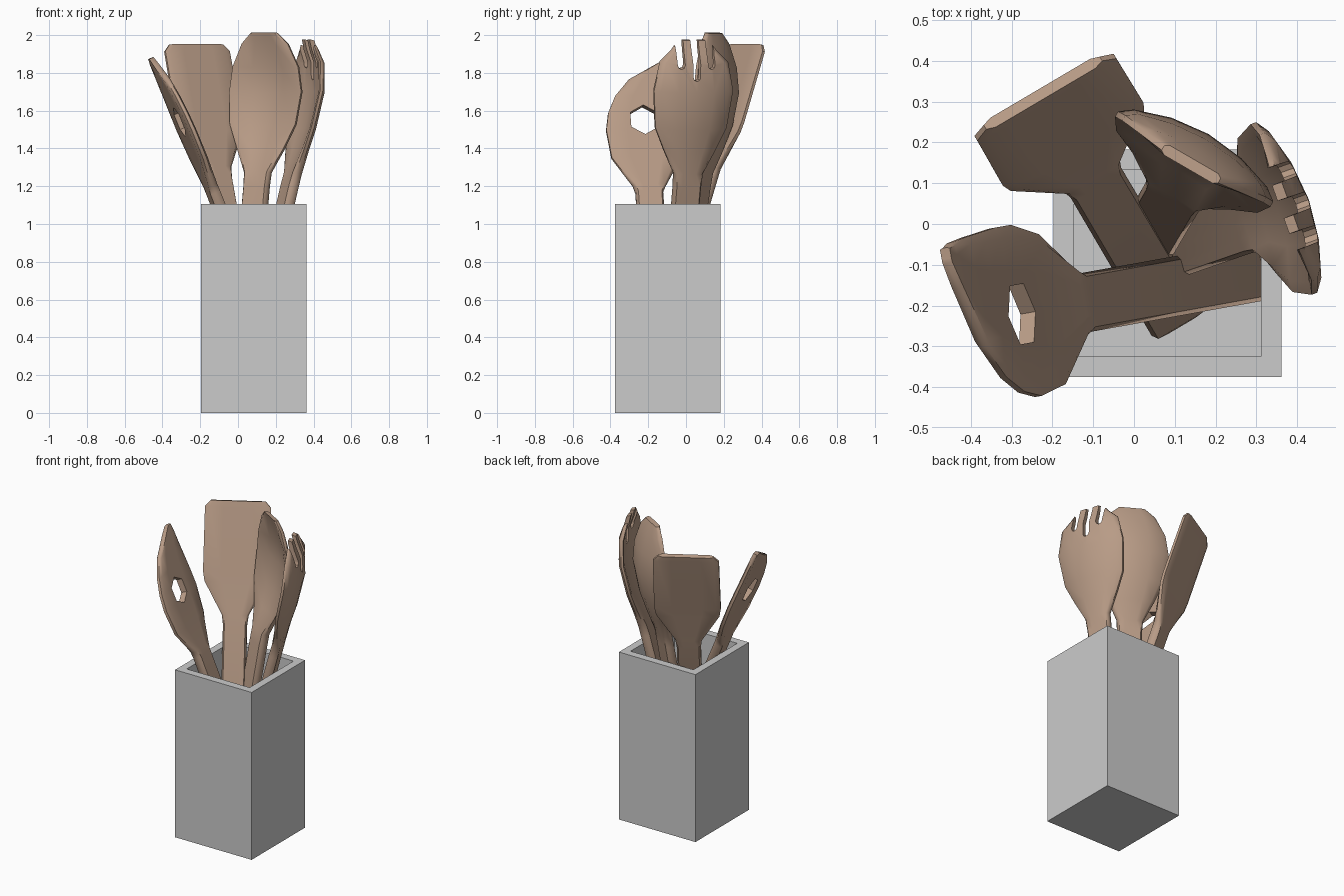
import bpy, bmesh
from math import sin, cos, pi, radians
from mathutils import Vector, Matrix

if "Cube" in bpy.data.objects:
    bpy.data.objects.remove(bpy.data.objects["Cube"])

wood = bpy.data.materials.new("wood")
wood.diffuse_color = (0.48, 0.33, 0.24, 1)
wood.use_nodes = True
wood.node_tree.nodes["Principled BSDF"].inputs["Base Color"].default_value = wood.diffuse_color


def finish(name, bm, mat=None):
    bmesh.ops.recalc_face_normals(bm, faces=bm.faces)
    me = bpy.data.meshes.new(name)
    bm.to_mesh(me)
    bm.free()
    ob = bpy.data.objects.new(name, me)
    bpy.context.collection.objects.link(ob)
    if mat:
        me.materials.append(mat)
    return ob


def frame(bottom, rim):
    """Local axes: x = width, y = outward lean, z = along the handle; origin at rim height."""
    b, r = Vector((*bottom, 0.07)), Vector((*rim, 1.10))
    d = (r - b).normalized()
    w = d.cross(Vector((0, 0, 1))).normalized()
    n = d.cross(w)
    m = Matrix((w, n, d)).transposed().to_4x4()
    m.translation = r
    return m, -(r - b).length


COLS = (-1, -0.86, -0.45, 0, 0.45, 0.86, 1)


def utensil(name, bottom, rim, head):
    """Loft rows of (along, left, right, outward shift, thickness, bowl depth)."""
    m, v0 = frame(bottom, rim)
    rows = [(v0, -.045, .045, 0, .04, 0), (v0 + .03, -.073, .073, 0, .056, 0)] + head
    bm = bmesh.new()
    rings = []
    for v, l, r, n, t, bow in rows:
        def pt(c, side):
            half = t / 2 * (0.45 if abs(c) == 1 else 1)
            return bm.verts.new(((l + r) / 2 + c * (r - l) / 2,
                                 n + bow * (1 - c * c) + side * half, v))
        rings.append([pt(c, 1) for c in COLS] + [pt(c, -1) for c in reversed(COLS)])
    k = len(rings[0])
    for a, b in zip(rings, rings[1:]):
        for i in range(k):
            j = (i + 1) % k
            bm.faces.new((a[i], a[j], b[j], b[i]))
    for ring in (rings[0], rings[-1]):
        for i in range(len(COLS) - 1):
            bm.faces.new((ring[i], ring[i + 1], ring[k - 2 - i], ring[k - 1 - i]))
    ob = finish(name, bm, wood)
    ob.matrix_world = m
    return ob


def cut(ob, name, polygons):
    """Cut polygons (width, along) right through the utensil."""
    bm = bmesh.new()
    for poly in polygons:
        f = bm.faces.new([bm.verts.new((u, -0.3, v)) for u, v in poly])
        ext = bmesh.ops.extrude_face_region(bm, geom=[f])
        verts = [g for g in ext["geom"] if isinstance(g, bmesh.types.BMVert)]
        bmesh.ops.translate(bm, verts=verts, vec=(0, 0.6, 0))
    cutter = finish(name, bm)
    cutter.matrix_world = ob.matrix_world.copy()
    mod = ob.modifiers.new("cut", "BOOLEAN")
    mod.object, mod.solver = cutter, "EXACT"
    bpy.context.view_layer.objects.active = ob
    with bpy.context.temp_override(object=ob, active_object=ob):
        bpy.ops.object.modifier_apply(modifier="cut")
    bpy.data.objects.remove(cutter)


# Square holder with a deep well
bm = bmesh.new()
bmesh.ops.create_cube(bm, size=1, matrix=Matrix.Translation((.0825, -.096, .5525))
                      @ Matrix.Diagonal((.559, .558, 1.105, 1)))
top = max(bm.faces, key=lambda f: f.calc_center_median().z)
bmesh.ops.inset_region(bm, faces=[top], thickness=.071)
well = bmesh.ops.extrude_discrete_faces(bm, faces=[top])["faces"][0]
bmesh.ops.translate(bm, verts=well.verts, vec=(0, 0, -1.045))
finish("holder", bm)

# Flat spatula
spatula = utensil("spatula", (.105, -.235), (-.075, .07), [
    (.15, -.072, .072, 0, .056, 0), (.21, -.08, .08, 0, .05, 0),
    (.41, -.19, .19, 0, .04, 0), (.47, -.2, .2, 0, .036, 0),
    (.86, -.198, .198, 0, .032, 0), (.897, -.165, .165, 0, .028, 0)])

# Spoon with a hollow bowl
spoon = utensil("spoon", (0, -.095), (.09, .06), [
    (.1, -.074, .074, 0, .056, 0), (.175, -.078, .078, 0, .052, .005),
    (.3, -.14, .14, .01, .04, .03), (.435, -.2, .2, .012, .036, .05),
    (.61, -.22, .22, .01, .034, .055), (.74, -.2, .2, -.012, .034, .04),
    (.86, -.14, .14, -.04, .032, .015), (.915, -.08, .08, -.058, .028, 0)])

# Slotted fork-spoon with four tines
fork = utensil("serving_fork", (.01, -.09), (.25, -.004), [
    (.1, -.076, .076, 0, .056, 0), (.175, -.08, .08, 0, .052, .005),
    (.3, -.145, .145, -.01, .04, .025), (.42, -.2, .2, -.018, .036, .045),
    (.62, -.222, .222, -.025, .034, .05), (.77, -.19, .19, -.05, .034, .035),
    (.83, -.125, .125, -.068, .032, .012), (.88, -.085, .085, -.085, .026, 0)])
slots = []
for u, v in ((-.085, .76), (0, .70), (.085, .76)):
    arc = [(u + .02 * cos(pi + pi * i / 4), v + .02 * sin(pi + pi * i / 4)) for i in range(5)]
    slots.append(arc + [(u + .024, 1.0), (u - .024, 1.0)])
cut(fork, "slot_cutter", slots)

# Corner spoon with a six-sided hole
corner = utensil("corner_paddle", (.30, -.117), (-.105, -.19), [
    (.07, -.073, .073, 0, .056, 0), (.11, -.085, .092, 0, .05, 0),
    (.27, -.188, .185, .006, .042, 0), (.43, -.206, .22, .01, .04, 0),
    (.53, -.188, .22, .012, .038, 0), (.625, -.145, .215, .014, .036, 0),
    (.72, -.065, .21, .016, .034, 0), (.81, .09, .203, .018, .03, 0),
    (.845, .155, .193, .018, .026, 0)])
cut(corner, "hole_cutter", [[(.084 * sin(i * pi / 3), .485 + .084 * cos(i * pi / 3))
                             for i in range(6)]])

# Smooth shading with crisp edges on the wooden tools
bpy.ops.object.select_all(action="DESELECT")
for ob in (spatula, spoon, fork, corner):
    ob.select_set(True)
bpy.context.view_layer.objects.active = spoon
bpy.ops.object.shade_smooth_by_angle(angle=radians(40))
